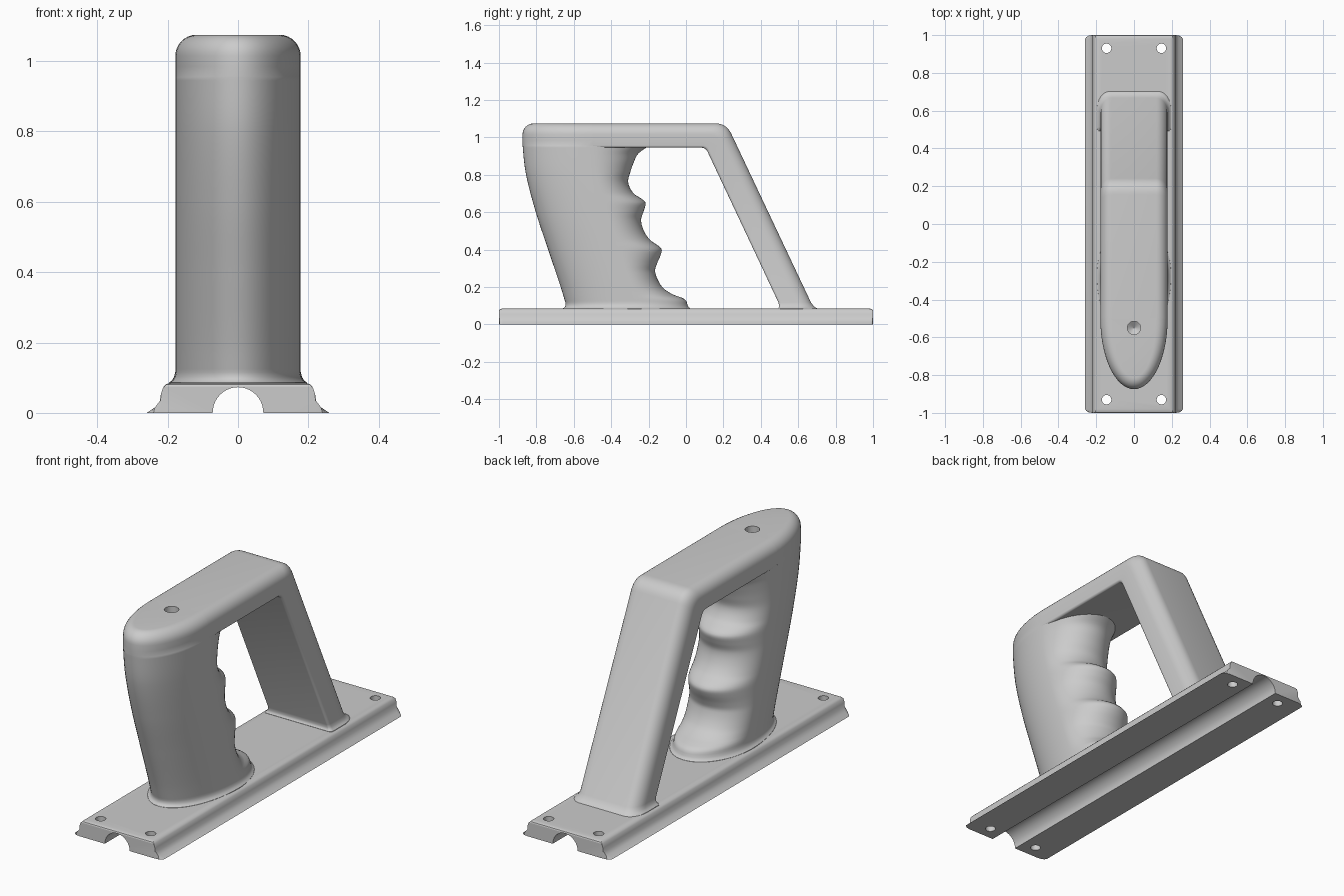
import bpy, bmesh
from math import sin, cos, pi
from mathutils import Vector

if "Cube" in bpy.data.objects:
    bpy.data.objects.remove(bpy.data.objects["Cube"])

grey = bpy.data.materials.new("plain_grey")
grey.use_nodes = True
grey.diffuse_color = (0.6, 0.6, 0.6, 1)
grey.node_tree.nodes["Principled BSDF"].inputs["Base Color"].default_value = (0.6, 0.6, 0.6, 1)

WIDTH, FILLET, TOP, UNDER = 0.178, 0.06, 1.075, 0.945
NOSE, SEAM = 0.37, -0.5


def make_object(name, bm):
    bmesh.ops.recalc_face_normals(bm, faces=bm.faces)
    mesh = bpy.data.meshes.new(name)
    bm.to_mesh(mesh)
    bm.free()
    mesh.materials.append(grey)
    obj = bpy.data.objects.new(name, mesh)
    bpy.context.collection.objects.link(obj)
    return obj


def loft(name, rings):
    """Skin equal-sized closed rings and cap both ends."""
    bm = bmesh.new()
    rows = [[bm.verts.new(p) for p in ring] for ring in rings]
    for a, b in zip(rows, rows[1:]):
        for i in range(len(a)):
            bm.faces.new((a[i - 1], a[i], b[i], b[i - 1]))
    bm.faces.new(rows[0])
    bm.faces.new(rows[-1])
    return make_object(name, bm)


def activate(obj):
    bpy.ops.object.select_all(action='DESELECT')
    obj.select_set(True)
    bpy.context.view_layer.objects.active = obj


def drill(obj, cutter):
    cutter.hide_render = True
    mod = obj.modifiers.new("holes", 'BOOLEAN')
    mod.operation, mod.solver, mod.object = 'DIFFERENCE', 'EXACT', cutter
    activate(obj)
    bpy.ops.object.modifier_apply(modifier=mod.name)
    bpy.data.objects.remove(cutter)


def circle(x, y, z, r, n=24):
    return [(x + r * cos(2 * pi * i / n), y + r * sin(2 * pi * i / n), z) for i in range(n)]


def curve(knots, z):
    """Smooth interpolation of (z, y) knots."""
    if z <= knots[0][0]:
        return knots[0][1]
    for i in range(len(knots) - 1):
        (z1, y1), (z2, y2) = knots[i], knots[i + 1]
        if z <= z2:
            z0, y0 = knots[max(i - 1, 0)]
            z3, y3 = knots[min(i + 2, len(knots) - 1)]
            t, h = (z - z1) / (z2 - z1), z2 - z1
            m1, m2 = h * (y2 - y0) / (z2 - z0), h * (y3 - y1) / (z3 - z1)
            return ((2*t**3 - 3*t*t + 1) * y1 + (t**3 - 2*t*t + t) * m1
                    + (3*t*t - 2*t**3) * y2 + (t**3 - t*t) * m2)
    return knots[-1][1]


# Base rail: flared feet, rounded shoulders, round channel underneath
side = [(0.26, 0), (0.236, 0.016), (0.222, 0.034), (0.219, 0.055),
        (0.212, 0.074), (0.204, 0.082), (0.19, 0.085)]
channel = [(0.072 * cos(pi * i / 20), 0.073 * sin(pi * i / 20)) for i in range(21)]
profile = side + [(-x, z) for x, z in reversed(side)] + channel[::-1]


def rail_ring(y, inset):
    limit = 0.26 - 4 * inset
    return [(max(-limit, min(limit, x)), y, min(z, 0.085 - inset)) for x, z in profile]


ends = [(1, 0.01), (0.997, 0.005), (0.99, 0.002), (0.98, 0)]
base = loft("base_rail", [rail_ring(-y, i) for y, i in ends]
            + [rail_ring(y, i) for y, i in reversed(ends)])
for x in (-0.145, 0.145):
    for y in (-0.93, 0.93):
        drill(base, loft("screw_cutter", [circle(x, y, z, 0.025) for z in (-0.1, 0.2)]))

# Finger grip: egg-shaped sections between a back line and a finger line
back = [(0.1, -0.64), (0.2, -0.67), (0.4, -0.737), (0.6, -0.803),
        (0.8, -0.855), (0.95, -0.873), (1.02, -0.874)]
fingers = [(0.08, 0.005), (0.12, 0.004), (0.14, -0.015), (0.16, -0.07), (0.2, -0.127),
           (0.28, -0.165), (0.32, -0.157), (0.37, -0.136), (0.4, -0.13),
           (0.42, -0.147), (0.45, -0.19), (0.5, -0.225), (0.56, -0.24),
           (0.61, -0.225), (0.65, -0.216), (0.67, -0.235), (0.7, -0.28),
           (0.76, -0.309), (0.82, -0.296), (0.87, -0.278), (0.91, -0.258),
           (0.935, -0.228), (0.96, -0.19)]


def grip_ring(z, inset=0, flat=False):
    rear = curve(back, z)
    mid = SEAM if flat else rear + NOSE
    front = 0 if flat else curve(fingers, z) - mid - inset
    ring = []
    for i in range(64):
        a = 2 * pi * i / 64
        reach = front if sin(a) > 0 else mid - rear - inset
        ring.append(((WIDTH - inset) * cos(a), mid + reach * sin(a), z))
    return ring


rings = [grip_ring(z, -f) for z, f in
         ((0.078, 0.02), (0.086, 0.018), (0.092, 0.009), (0.102, 0.003))]
rings += [grip_ring(0.115 + 0.84 * i / 84) for i in range(85)]
rings += [grip_ring(z, 0, True) for z in (0.956, 0.985)]
for i in range(9):
    a = pi / 2 * i / 8
    rings.append(grip_ring(TOP - FILLET + FILLET * sin(a), FILLET * (1 - cos(a)), True))
grip = loft("finger_grip", rings)
# Drilled hole with a pointed bottom
drill(grip, loft("top_hole_cutter", [circle(0, -0.55, z, r) for z, r in
                                     ((1.2, 0.035), (1.0, 0.035), (0.975, 0.001))]))


# Top bar and rear strut: one rounded section swept around a mitred corner
def bend(a, corner, b, cut, n=8):
    a, corner, b = Vector(a), Vector(corner), Vector(b)
    p = corner + (a - corner).normalized() * cut
    q = corner + (b - corner).normalized() * cut
    return [(1-t)**2 * p + 2*t*(1-t) * corner + t*t * q for t in (i / n for i in range(n + 1))]


outer = [Vector((SEAM, TOP))] + bend((SEAM, TOP), (0.216, TOP), (0.667, 0.12), 0.06)
inner = [Vector((SEAM, UNDER))] + bend((SEAM, UNDER), (0.105, UNDER), (0.493, 0.12), 0.025)
flares = [0] * len(outer)
for z, flare in ((0.118, 0), (0.102, 0.004), (0.092, 0.01), (0.086, 0.018), (0.078, 0.02)):
    shift = 0.473 * (0.12 - z)
    outer.append(Vector((0.667 + shift + flare, z)))
    inner.append(Vector((0.493 + shift - flare, z)))
    flares.append(flare)

depth = TOP - UNDER
section = []
for radius, level, direction in ((FILLET, 0, 1), (0.012, depth, -1)):
    arc = [(WIDTH - radius + radius * sin(pi / 2 * i / 8),
            (level + direction * radius * (1 - cos(pi / 2 * i / 8))) / depth) for i in range(9)]
    section += arc if direction > 0 else arc[::-1]
section += [(-x, d) for x, d in reversed(section)]
bar_rings = []
for o, n, flare in zip(outer, inner, flares):
    ring = []
    for x, d in section:
        p = o.lerp(n, d)
        ring.append((x * (1 + flare / WIDTH), p.x, p.y))
    bar_rings.append(ring)
bar = loft("top_bar_and_strut", bar_rings)

for obj in (base, grip, bar):
    activate(obj)
    bpy.ops.object.shade_smooth_by_angle(angle=0.6)
